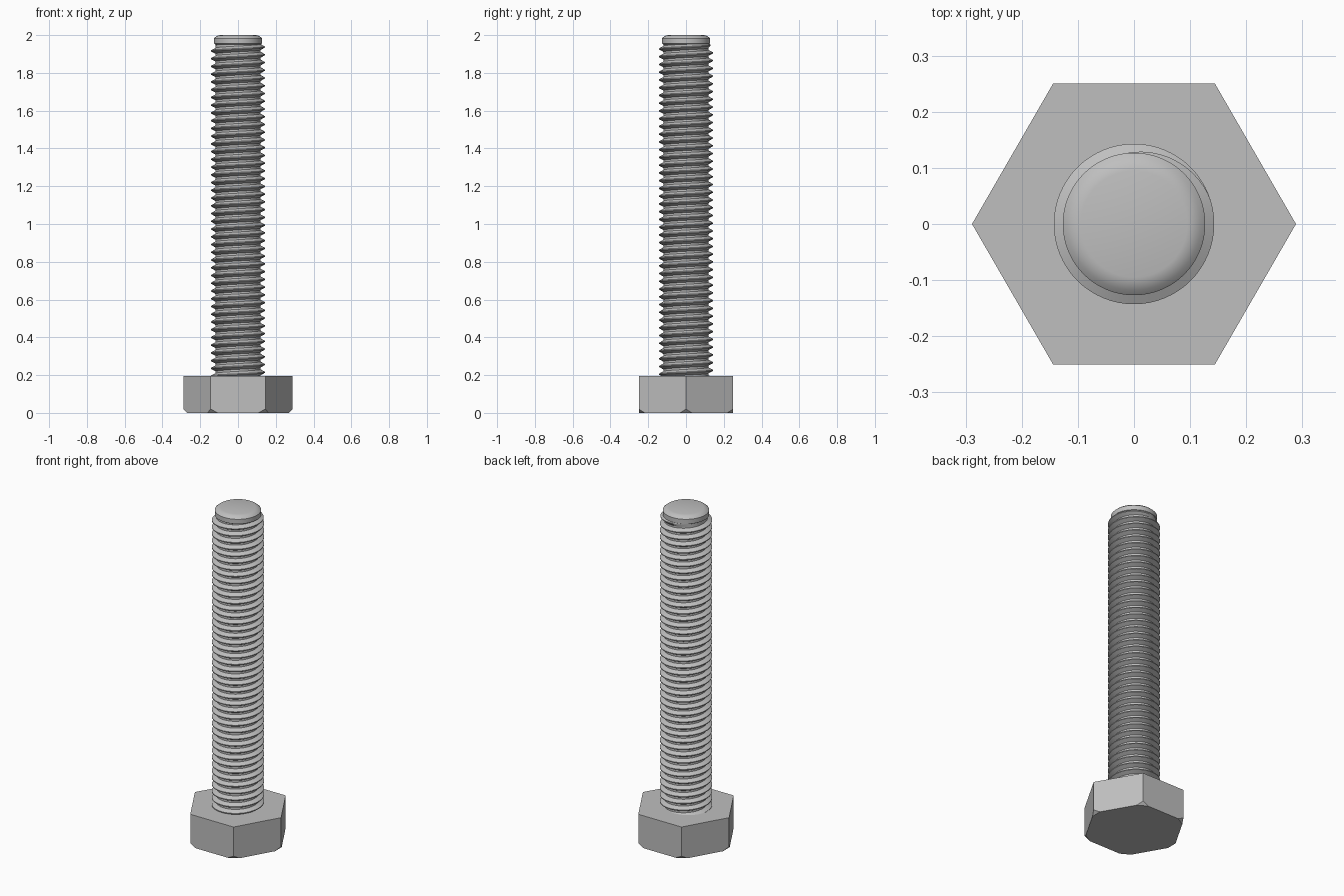
import bpy, bmesh, math
from mathutils import Vector

if "Cube" in bpy.data.objects:
    bpy.data.objects.remove(bpy.data.objects["Cube"])

HEAD_TOP = 0.196
FLAT = 0.25                              # half the width across flats
CORNER = FLAT / math.cos(math.pi / 6)
CREST, ROOT, TIP = 0.143, 0.119, 0.127   # shank radii
PITCH = 0.041
SEGS = 64

steel = bpy.data.materials.new("grey steel")
steel.use_nodes = True
grey = (0.52, 0.52, 0.52, 1)
steel.diffuse_color = grey
steel.node_tree.nodes["Principled BSDF"].inputs["Base Color"].default_value = grey


def finish(name, bm, smooth=True):
    """Turn a bmesh into a named steel object."""
    mesh = bpy.data.meshes.new(name)
    bm.to_mesh(mesh)
    bm.free()
    mesh.materials.append(steel)
    if smooth:
        mesh.shade_smooth()
        mesh.set_sharp_from_angle(angle=math.radians(30))
    obj = bpy.data.objects.new(name, mesh)
    bpy.context.collection.objects.link(obj)
    return obj


# Hex head, with the lower corners cut off at a slant
bm = bmesh.new()
ring = [bm.verts.new((CORNER * math.cos(k * math.pi / 3),
                      CORNER * math.sin(k * math.pi / 3), 0)) for k in range(6)]
base = bm.faces.new(ring)
up = bmesh.ops.extrude_face_region(bm, geom=[base])
bmesh.ops.translate(bm, vec=(0, 0, HEAD_TOP),
                    verts=[v for v in up["geom"] if isinstance(v, bmesh.types.BMVert)])
for k in range(6):
    out = Vector((math.cos(k * math.pi / 3), math.sin(k * math.pi / 3), 0))
    cut = bmesh.ops.bisect_plane(
        bm, geom=bm.verts[:] + bm.edges[:] + bm.faces[:],
        plane_co=out * (CORNER - 0.0185), plane_no=out - Vector((0, 0, 0.925)),
        clear_outer=True)
    edges = [e for e in cut["geom_cut"] if isinstance(e, bmesh.types.BMEdge)]
    bmesh.ops.holes_fill(bm, edges=edges)
bmesh.ops.recalc_face_normals(bm, faces=bm.faces)
finish("hex_head", bm, smooth=False)

# Shank core with a rounded tip, spun from a profile
profile = [(0, 0.1), (ROOT - 0.001, 0.1), (ROOT - 0.001, 1.95), (TIP, 1.955),
           (TIP, 1.983), (0.118, 1.991), (0.107, 1.997), (0.095, 2), (0, 2)]
bm = bmesh.new()
verts = [bm.verts.new((r, 0, z)) for r, z in profile]
edges = [bm.edges.new(pair) for pair in zip(verts, verts[1:])]
bmesh.ops.spin(bm, geom=verts + edges, cent=(0, 0, 0), axis=(0, 0, 1),
               angle=math.tau, steps=SEGS, use_merge=True)
bmesh.ops.remove_doubles(bm, verts=bm.verts, dist=1e-5)
bmesh.ops.recalc_face_normals(bm, faces=bm.faces)
finish("shank_core", bm)

# Right-handed thread, swept as one strip; it fades out near the tip
tooth = [(0, 0), (0.3125, 1), (0.4375, 1), (0.75, 0), (1, 0)]
end_angle = math.radians(135)
end_z = 1.937
fade = math.radians(115)
steps = int((end_z - HEAD_TOP + 2 * PITCH) / PITCH * SEGS)
bm = bmesh.new()
last = None
for i in range(steps + 1):
    back = (steps - i) * math.tau / SEGS
    a = end_angle - back
    z = end_z - PITCH * back / math.tau
    height = (CREST - ROOT) * min(1, back / fade)
    row = []
    for t, h in tooth:
        r = ROOT + height * h
        row.append(bm.verts.new((r * math.cos(a), r * math.sin(a), z + t * PITCH)))
    if last:
        for j in range(len(tooth) - 1):
            bm.faces.new((last[j], row[j], row[j + 1], last[j + 1]))
    last = row
bmesh.ops.remove_doubles(bm, verts=bm.verts, dist=1e-5)
finish("thread", bm)
